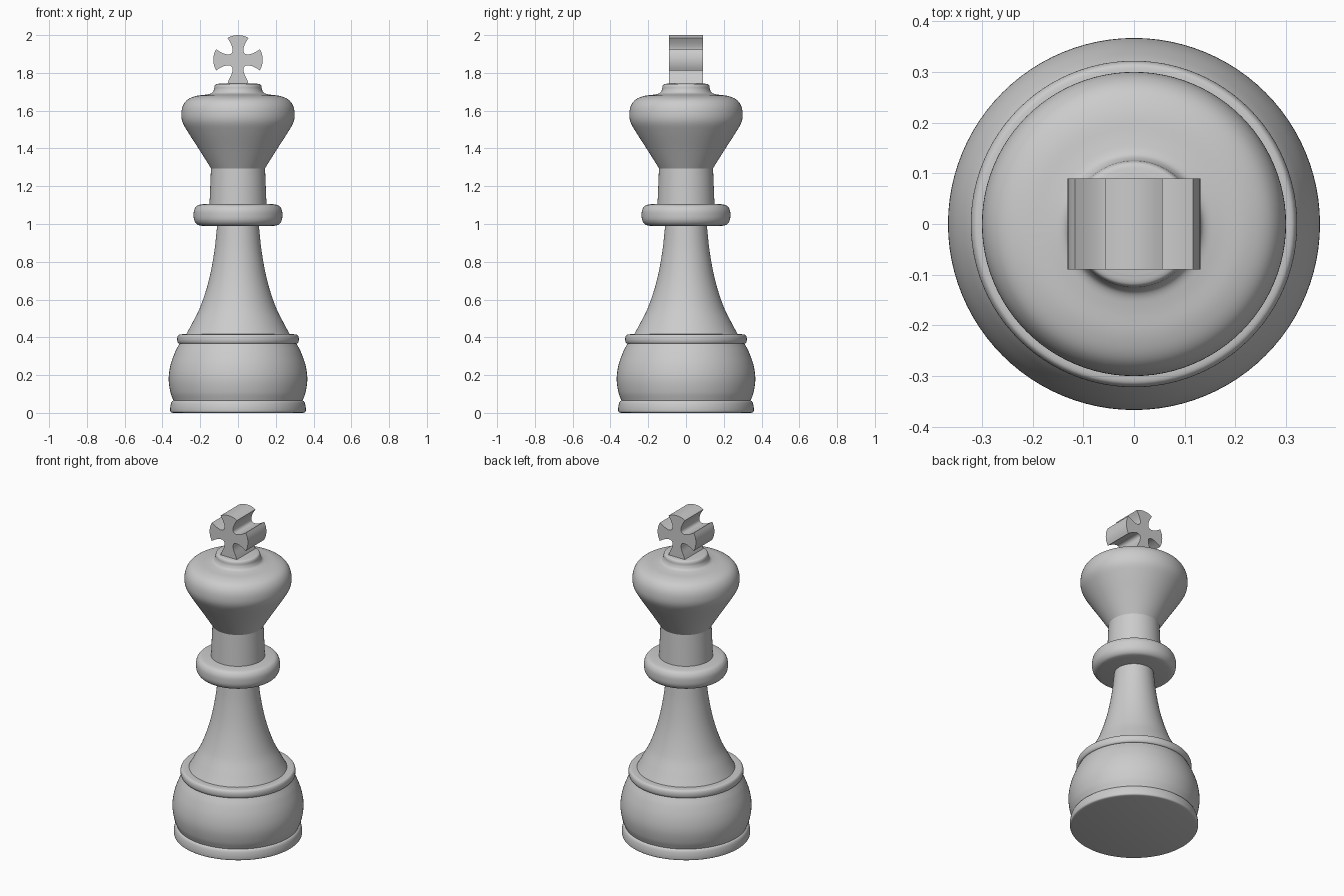
import bpy, bmesh, math
from mathutils import Vector
from mathutils.geometry import interpolate_bezier

if "Cube" in bpy.data.objects:
    bpy.data.objects.remove(bpy.data.objects["Cube"])

GREY = (0.6, 0.6, 0.6, 1)
mat = bpy.data.materials.new("plain grey")
mat.use_nodes = True
mat.diffuse_color = GREY
bsdf = mat.node_tree.nodes["Principled BSDF"]
bsdf.inputs["Base Color"].default_value = GREY
bsdf.inputs["Roughness"].default_value = 0.5


def finish(name, bm, angle):
    bmesh.ops.remove_doubles(bm, verts=bm.verts, dist=1e-5)
    bmesh.ops.recalc_face_normals(bm, faces=bm.faces)
    mesh = bpy.data.meshes.new(name)
    bm.to_mesh(mesh)
    bm.free()
    mesh.materials.append(mat)
    obj = bpy.data.objects.new(name, mesh)
    bpy.context.collection.objects.link(obj)
    bpy.ops.object.select_all(action="DESELECT")
    obj.select_set(True)
    bpy.context.view_layer.objects.active = obj
    bpy.ops.object.shade_smooth_by_angle(angle=math.radians(angle))
    return obj


def curve_through(points, steps=6):
    """Smooth curve through (radius, height) points."""
    p = [Vector((r, 0, z)) for r, z in points]
    p = [p[0]] + p + [p[-1]]
    out = []
    for a, b, c, d in zip(p, p[1:], p[2:], p[3:]):
        # tangents scaled to the span keep tight bends free of overshoot
        span = (c - b).length / 3
        t0, t1 = (c - a).normalized() * span, (d - b).normalized() * span
        out += interpolate_bezier(b, b + t0, c - t1, c, steps + 1)[:-1]
    return out + [p[-1]]


def lathe(name, points, segments=96):
    """Turn a smooth outline about the z axis and cap both ends."""
    path = curve_through(points)
    path = [Vector((0, 0, path[0].z))] + path + [Vector((0, 0, path[-1].z))]
    bm = bmesh.new()
    verts = [bm.verts.new(p) for p in path]
    edges = [bm.edges.new(pair) for pair in zip(verts, verts[1:])]
    bmesh.ops.spin(bm, geom=verts + edges, cent=(0, 0, 0), axis=(0, 0, 1),
                   angle=math.tau, steps=segments, use_merge=True)
    return finish(name, bm, 35)


# Turned parts, from the ground up
lathe("base_foot", [(0.345, 0), (0.356, 0.004), (0.359, 0.015),
                    (0.357, 0.04), (0.35, 0.06), (0.335, 0.07)])
lathe("base_bulb", [(0.342, 0.065), (0.358, 0.11), (0.367, 0.18),
                    (0.358, 0.25), (0.334, 0.32), (0.308, 0.37)])
lathe("base_ring", [(0.3, 0.365), (0.316, 0.369), (0.322, 0.39),
                    (0.316, 0.411), (0.3, 0.416), (0.27, 0.416)])
lathe("stem", [(0.275, 0.414), (0.245, 0.47), (0.2, 0.56),
               (0.155, 0.7), (0.126, 0.85), (0.11, 0.995)])
lathe("collar", [(0.19, 0.99), (0.215, 0.997), (0.231, 1.018), (0.235, 1.048),
                 (0.231, 1.077), (0.215, 1.098), (0.185, 1.105)])
lathe("neck", [(0.151, 1.1), (0.147, 1.2), (0.143, 1.297)])
lathe("head", [(0.143, 1.295), (0.206, 1.395), (0.27, 1.495), (0.294, 1.54),
               (0.3, 1.58), (0.292, 1.625), (0.268, 1.658), (0.225, 1.677),
               (0.165, 1.686), (0.138, 1.694), (0.127, 1.712),
               (0.124, 1.73), (0.118, 1.739), (0.1, 1.743)])

# Finial cross: one notch and one rounded arm end, repeated by quarter turns
CROSS_Z, HALF_DEPTH = 1.869, 0.09
notch = interpolate_bezier(Vector((0.056, 0.116)), Vector((0.0, 0.035)),
                           Vector((0.035, 0.0)), Vector((0.116, 0.056)), 17)
arm_end = interpolate_bezier(Vector((0.116, 0.056)), Vector((0.136, 0.02)),
                             Vector((0.136, -0.02)), Vector((0.116, -0.056)), 9)
outline = []
for turn in range(4):
    c, s = round(math.cos(turn * math.pi / 2)), round(math.sin(turn * math.pi / 2))
    # the lowest arm ends flat so that it rests on the head
    piece = notch + ([] if turn == 1 else arm_end[1:-1])
    outline += [(p.x * c + p.y * s, p.y * c - p.x * s) for p in piece]
# carry the foot of the lowest arm down to the head
outline = [(x, z - 0.011 if z < -0.11 and abs(x) < 0.07 else z) for x, z in outline]

bm = bmesh.new()
front = bm.faces.new([bm.verts.new((x, -HALF_DEPTH, CROSS_Z + z)) for x, z in outline])
back = bmesh.ops.extrude_face_region(bm, geom=[front], use_keep_orig=True)
bmesh.ops.translate(bm, vec=(0, 2 * HALF_DEPTH, 0),
                    verts=[g for g in back["geom"] if isinstance(g, bmesh.types.BMVert)])
finish("finial_cross", bm, 35)
